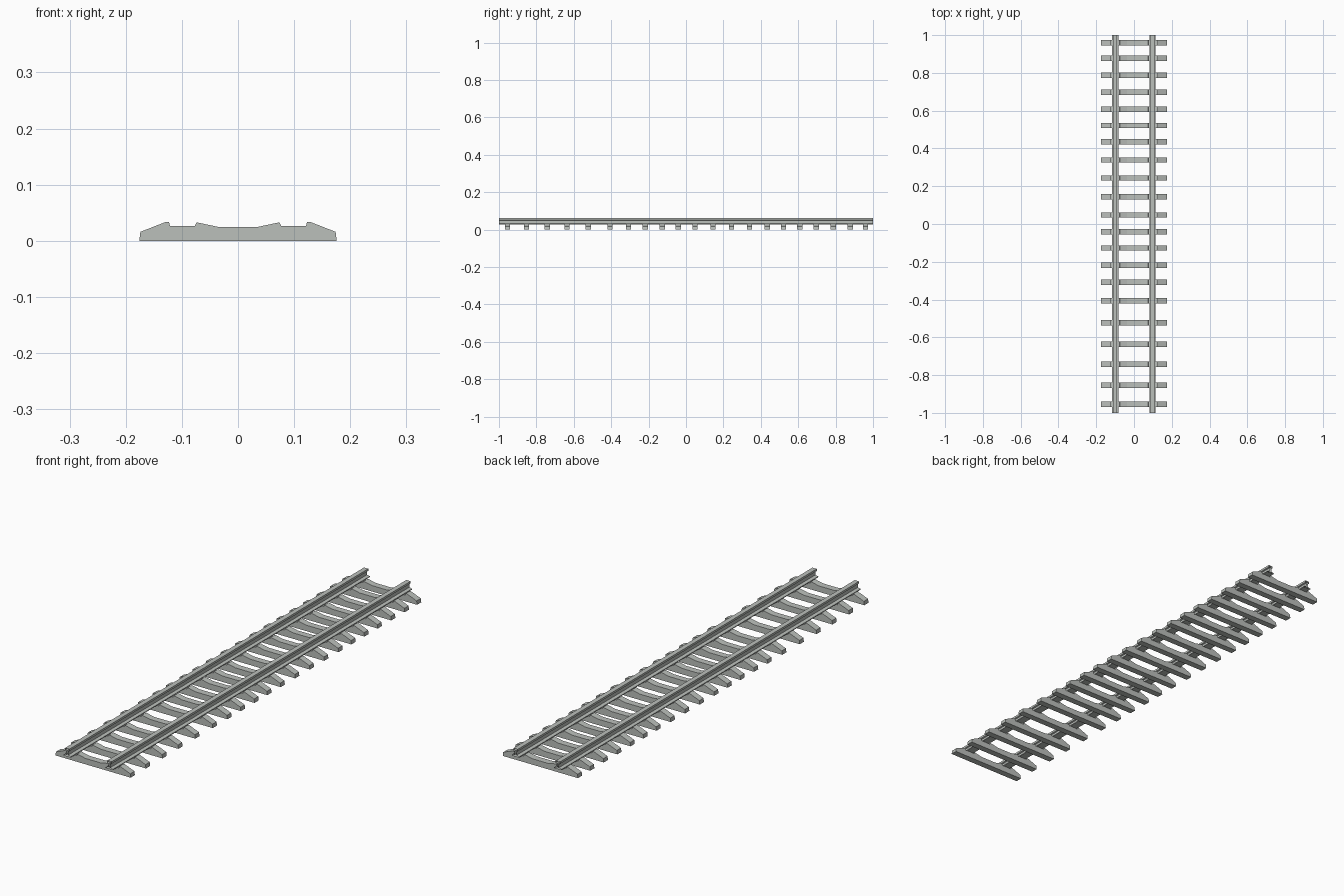
import bpy, bmesh

if "Cube" in bpy.data.objects:
    bpy.data.objects.remove(bpy.data.objects["Cube"])


def material(name, rgb):
    m = bpy.data.materials.new(name)
    m.diffuse_color = (*rgb, 1)
    m.use_nodes = True
    m.node_tree.nodes["Principled BSDF"].inputs["Base Color"].default_value = m.diffuse_color
    return m


grey = material("light_grey", (0.50, 0.525, 0.50))


def extrude_profile(name, profile, x, y, length, mat, caps):
    """Sweep a closed x-z outline along y, centred on y."""
    bm = bmesh.new()
    rings = [[bm.verts.new((x + px, y + s * length / 2, pz)) for px, pz in profile]
             for s in (-1, 1)]
    n = len(profile)
    for i in range(n):
        j = (i + 1) % n
        bm.faces.new((rings[0][i], rings[0][j], rings[1][j], rings[1][i]))
    if caps:
        bm.faces.new(rings[0])
        bm.faces.new(rings[1][::-1])
        bmesh.ops.recalc_face_normals(bm, faces=bm.faces)
    else:
        # open ends: make sure the top faces up
        bm.normal_update()
        top = max(bm.faces, key=lambda f: f.calc_center_median().z)
        if top.normal.z < 0:
            bmesh.ops.reverse_faces(bm, faces=bm.faces[:])
    mesh = bpy.data.meshes.new(name)
    bm.to_mesh(mesh)
    bm.free()
    mesh.materials.append(mat)
    ob = bpy.data.objects.new(name, mesh)
    bpy.context.collection.objects.link(ob)
    return ob


# Sleeper outline: dipped middle, shoulders beside each rail seat, sloped ends
half = [(0.036, 0.025), (0.074, 0.033), (0.077, 0.026), (0.121, 0.026),
        (0.123, 0.034), (0.128, 0.034), (0.174, 0.016), (0.176, 0.0)]
sleeper_outline = half + [(-x, z) for x, z in reversed(half)]
sleeper_y = [-.955, -.853, -.742, -.636, -.523, -.406, -.308, -.218, -.127, -.041,
             .048, .145, .243, .339, .435, .521, .608, .697, .787, .878, .96]
for i, y in enumerate(sleeper_y):
    extrude_profile(f"sleeper_{i + 1}", sleeper_outline, 0, y, 0.028, grey, True)

# Rails: I-shaped section with open ends
rail_half = [(0.017, 0.0275), (0.017, 0.031), (0.004, 0.034), (0.004, 0.050),
             (0.010, 0.052), (0.010, 0.061)]
rail_outline = rail_half + [(-x, z) for x, z in reversed(rail_half)]
for name, x in (("left_rail", -0.1), ("right_rail", 0.098)):
    extrude_profile(name, rail_outline, x, 0, 2.0, grey, False)
